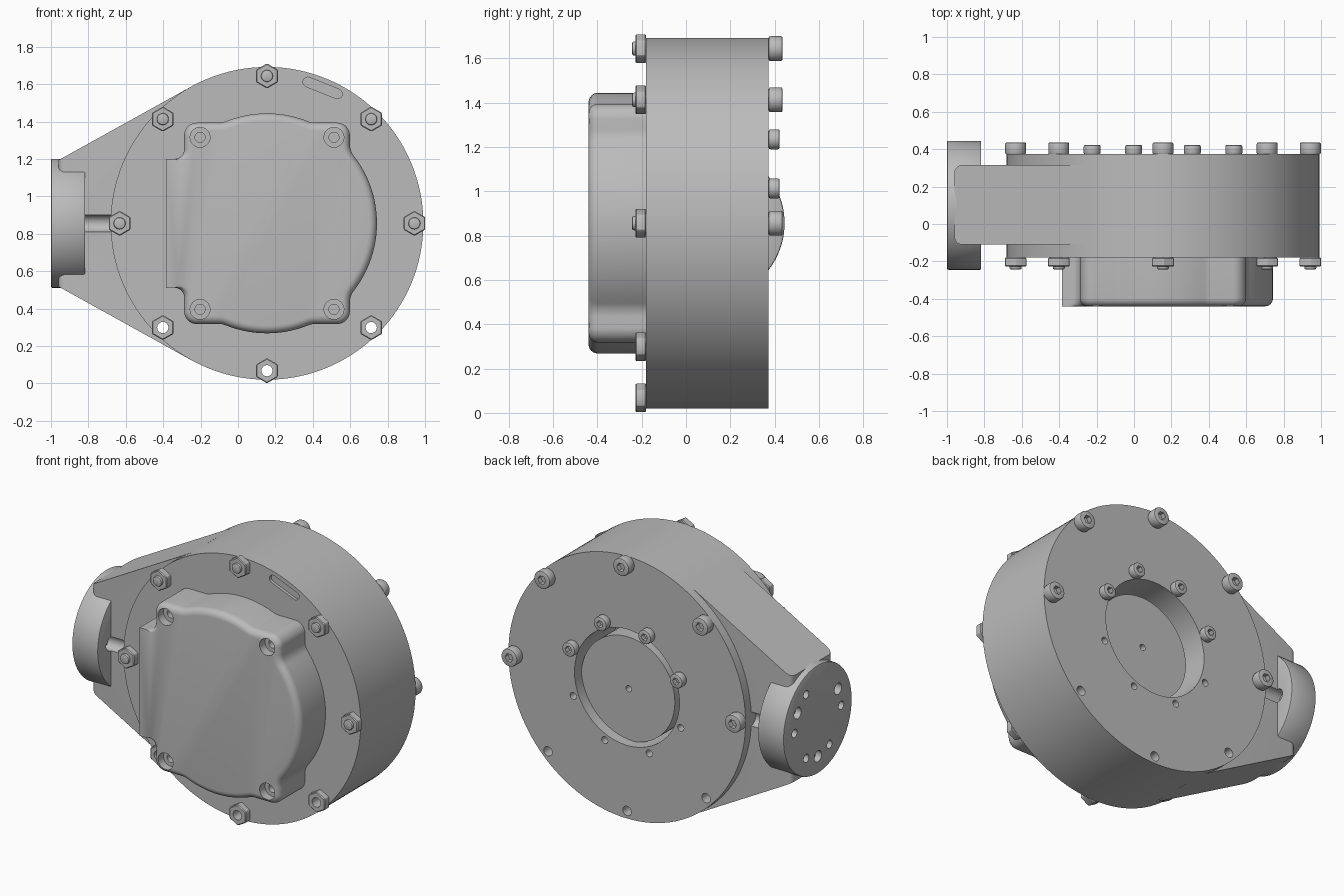
import bpy, bmesh, math
from mathutils import Vector

if "Cube" in bpy.data.objects:
    bpy.data.objects.remove(bpy.data.objects["Cube"], do_unlink=True)

grey = bpy.data.materials.new("cast_grey")
grey.use_nodes = True
grey.diffuse_color = (0.5, 0.5, 0.5, 1)
grey.node_tree.nodes["Principled BSDF"].inputs["Base Color"].default_value = (0.5, 0.5, 0.5, 1)

CX, CZ = 0.155, 0.856          # main axis of the round housing
RADIUS = 0.836
FRONT, BACK = -0.18, 0.373     # housing faces
ARM_F, ARM_B = -0.11, 0.315    # arm faces
MID = 0.1                      # flange centre in depth


def loft(name, rings):
    """Closed solid through rings of 3D points."""
    bm = bmesh.new()
    rows = [[bm.verts.new(p) for p in ring] for ring in rings]
    for a, b in zip(rows, rows[1:]):
        for i in range(len(a)):
            j = (i + 1) % len(a)
            bm.faces.new((a[i], a[j], b[j], b[i]))
    bm.faces.new(list(reversed(rows[0])))
    bm.faces.new(rows[-1])
    if bm.calc_volume(signed=True) < 0:
        bmesh.ops.reverse_faces(bm, faces=bm.faces)
    me = bpy.data.meshes.new(name)
    bm.to_mesh(me)
    bm.free()
    me.materials.append(grey)
    ob = bpy.data.objects.new(name, me)
    bpy.context.collection.objects.link(ob)
    return ob


def prism(name, pts, a, b, axis="Y"):
    put = (lambda t: [(u, t, v) for u, v in pts]) if axis == "Y" else \
          (lambda t: [(t, u, v) for u, v in pts])
    return loft(name, [put(a), put(b)])


def arc(u, v, r, a, b, n):
    turns = [math.radians(a + (b - a) * i / n) for i in range(n + 1)]
    return [(u + r * math.cos(t), v + r * math.sin(t)) for t in turns]


def ngon(u, v, r, n=32, start=0):
    return arc(u, v, r, start, start + 360, n)[:-1]


def apply_mods(ob):
    bpy.context.view_layer.objects.active = ob
    for m in list(ob.modifiers):
        bpy.ops.object.modifier_apply(modifier=m.name)


def cut(ob, cutters):
    for c in cutters:
        m = ob.modifiers.new("cut", "BOOLEAN")
        m.operation, m.solver, m.object = "DIFFERENCE", "EXACT", c
        apply_mods(ob)
        bpy.data.objects.remove(c, do_unlink=True)


def soften(ob, width, segments=2):
    m = ob.modifiers.new("soft", "BEVEL")
    m.width, m.segments, m.limit_method, m.angle_limit = width, segments, "ANGLE", math.radians(50)
    apply_mods(ob)


def around(radius, degrees):
    a = math.radians(degrees)
    return CX + radius * math.cos(a), CZ + radius * math.sin(a)


OUTER, INNER = 0.788, 0.41
open_outer = [225, 270, 315]
finished = []

# Round housing with bore, open bolt holes and a level slot
housing = prism("housing", ngon(CX, CZ, RADIUS, 128), FRONT, BACK)
cut(housing, [prism("cutter", ngon(CX, CZ, 0.37, 64), 0.0, 0.5)])
for deg in open_outer:
    cut(housing, [prism("cutter", ngon(*around(OUTER, deg), 0.03, 24), -0.3, 0.5)])
for i in range(4):
    cut(housing, [prism("cutter", ngon(*around(INNER, 202.5 + 45 * i), 0.022, 20), 0.25, 0.5)])
tilt = math.radians(-22)
du, dv = 0.085 * math.cos(tilt), 0.085 * math.sin(tilt)
slot = arc(0.452 + du, 1.58 + dv, 0.026, -112, 68, 8) + arc(0.452 - du, 1.58 - dv, 0.026, 68, 248, 8)
cut(housing, [prism("cutter", slot, -0.3, FRONT + 0.02)])
finished.append(housing)

# Eccentric plate inside the bore
plate = prism("bore_plate", ngon(CX + 0.04, CZ - 0.045, 0.33, 64), 0.05, 0.305)
cut(plate, [prism("cutter", ngon(CX + 0.035, CZ - 0.045, 0.02, 20), 0.22, 0.4)])
finished.append(plate)

# Tapered arm, tangent to the housing, rounded at its end
tx, tz = around(RADIUS, 119)
END = -0.96
h = tz - CZ - (tx - END) * math.tan(math.radians(29))
arm = prism("arm", [(END, CZ - h), (tx, 2 * CZ - tz), (tx, tz), (END, CZ + h)], ARM_F, ARM_B)
bm = bmesh.new()
bm.from_mesh(arm.data)
ends = [e for e in bm.edges if all(v.co.x < END + 0.01 for v in e.verts)
        and abs(e.verts[0].co.y - e.verts[1].co.y) < 0.01]
bmesh.ops.bevel(bm, geom=ends, offset=0.04, segments=5, profile=0.5, affect="EDGES")
bm.to_mesh(arm.data)
bm.free()
cut(arm, [prism("cutter", ngon(y, CZ, 0.045, 24), -0.9, -0.6, "X") for y in (ARM_F, ARM_B)])
cut(arm, [prism("cutter", ngon(*around(OUTER, 225), 0.03, 24), -0.3, 0.5)])
finished.append(arm)

# Mounting flange with its hole pattern and screw clearance on the inner side
flange = prism("flange", ngon(MID, CZ, 0.345, 96), -1.0, -0.817, "X")
soften(flange, 0.008)
for y in (ARM_F, ARM_B):
    cut(flange, [prism("cutter", ngon(y, CZ, 0.045, 24), -0.87, -0.7, "X")])
for deg in (0, 30, 60, 150, 180, 240, 270, 300):
    a = math.radians(deg)
    r = 0.036 if deg in (30, 150, 270) else 0.026
    cut(flange, [prism("cutter", ngon(MID + 0.235 * math.cos(a), CZ + 0.235 * math.sin(a), r, 20),
                       -1.1, -0.7 if deg in (0, 180) else -0.9, "X")])
finished.append(flange)

# Front cover: round outline, four corner bosses with tangent fillets, flat left side
R, FILLET = 0.588, 0.1
BU, BV, BR = 0.375, 0.47, 0.068           # corner boss centre and radius
side_u, top_v = BU + BR + FILLET, BV + BR + FILLET
side_v = math.sqrt((R + FILLET) ** 2 - side_u ** 2)
top_u = math.sqrt((R + FILLET) ** 2 - top_v ** 2)
side_a = math.degrees(math.atan2(side_v, side_u))
top_a = math.degrees(math.atan2(top_v, top_u))
path = arc(0, 0, R, 0, side_a, 12)
path += arc(side_u, side_v, FILLET, 180 + side_a, 180, 8)
path += arc(BU, BV, BR, 0, 90, 10)
path += arc(top_u, top_v, FILLET, 270, 180 + top_a, 5)
path += arc(0, 0, R, top_a, 180 - top_a, 14)
path += arc(-top_u, top_v, FILLET, 360 - top_a, 270, 5)
path += arc(-BU, BV, BR, 90, 180, 10)
path += arc(-BU - BR - 0.05, 0.395, 0.05, 0, -90, 6) + [(-0.54, 0.345)]
upper = [Vector(path[0])]
for p in map(Vector, path):
    if (p - upper[-1]).length > 0.004:
        upper.append(p)
outline = upper + [Vector((p.x, -p.y)) for p in reversed(upper[1:])]


def inset(d):
    pts, n = [], len(outline)
    for i, p in enumerate(outline):
        t = (outline[(i + 1) % n] - outline[i - 1]).normalized()
        k = min(1, max(0, (p.x + 0.49) / 0.05))
        pts.append(p + Vector((-t.y, t.x)) * d * k)
    return pts


TOP, ROUND = -0.44, 0.042
levels = [(FRONT + 0.03, 0.0)]
for i in range(7):
    a = math.pi / 2 * i / 6
    levels.append((TOP + ROUND * (1 - math.sin(a)), ROUND * (1 - math.cos(a))))
cover = loft("front_cover", [[(CX + p.x, y, CZ + p.y) for p in inset(d)] for y, d in levels])
for sx in (-1, 1):
    for sz in (-1, 1):
        u, v = CX + sx * 0.358, CZ + sz * 0.46
        cut(cover, [prism("cutter", ngon(u, v, 0.053, 32), -0.6, -0.385),
                    prism("cutter", ngon(u, v, 0.027, 24), -0.6, -0.3)])
finished.append(cover)


# Socket-head bolts on the back
def bolt(name, u, v, r, top):
    head = prism(name, ngon(u, v, r, 32), BACK, top)
    soften(head, 0.008)
    cut(head, [prism("cutter", ngon(u, v, r * 0.5, 6), top - 0.03, top + 0.1)])
    finished.append(head)


for i in range(5):
    bolt("outer_bolt", *around(OUTER, 45 * i), 0.056, 0.436)
for i in range(4):
    bolt("inner_bolt", *around(INNER, 22.5 + 45 * i), 0.045, 0.423)

# Hexagon nuts on the front, with bolt tips where a bolt is fitted
for i in range(8):
    u, v = around(OUTER, 45 * i)
    nut = prism("nut", ngon(u, v, 0.067, 6, 90), -0.228, FRONT)
    soften(nut, 0.005, 1)
    if 45 * i in open_outer:
        cut(nut, [prism("cutter", ngon(u, v, 0.03, 24), -0.4, 0.0)])
    else:
        tip = prism("bolt_tip", ngon(u, v, 0.032, 24), -0.243, -0.2)
        soften(tip, 0.008)
        finished.append(tip)
    finished.append(nut)

# Smooth round surfaces, keep edges crisp
bpy.ops.object.select_all(action="DESELECT")
for ob in finished:
    ob.select_set(True)
bpy.context.view_layer.objects.active = finished[0]
bpy.ops.object.shade_smooth_by_angle(angle=math.radians(30))
